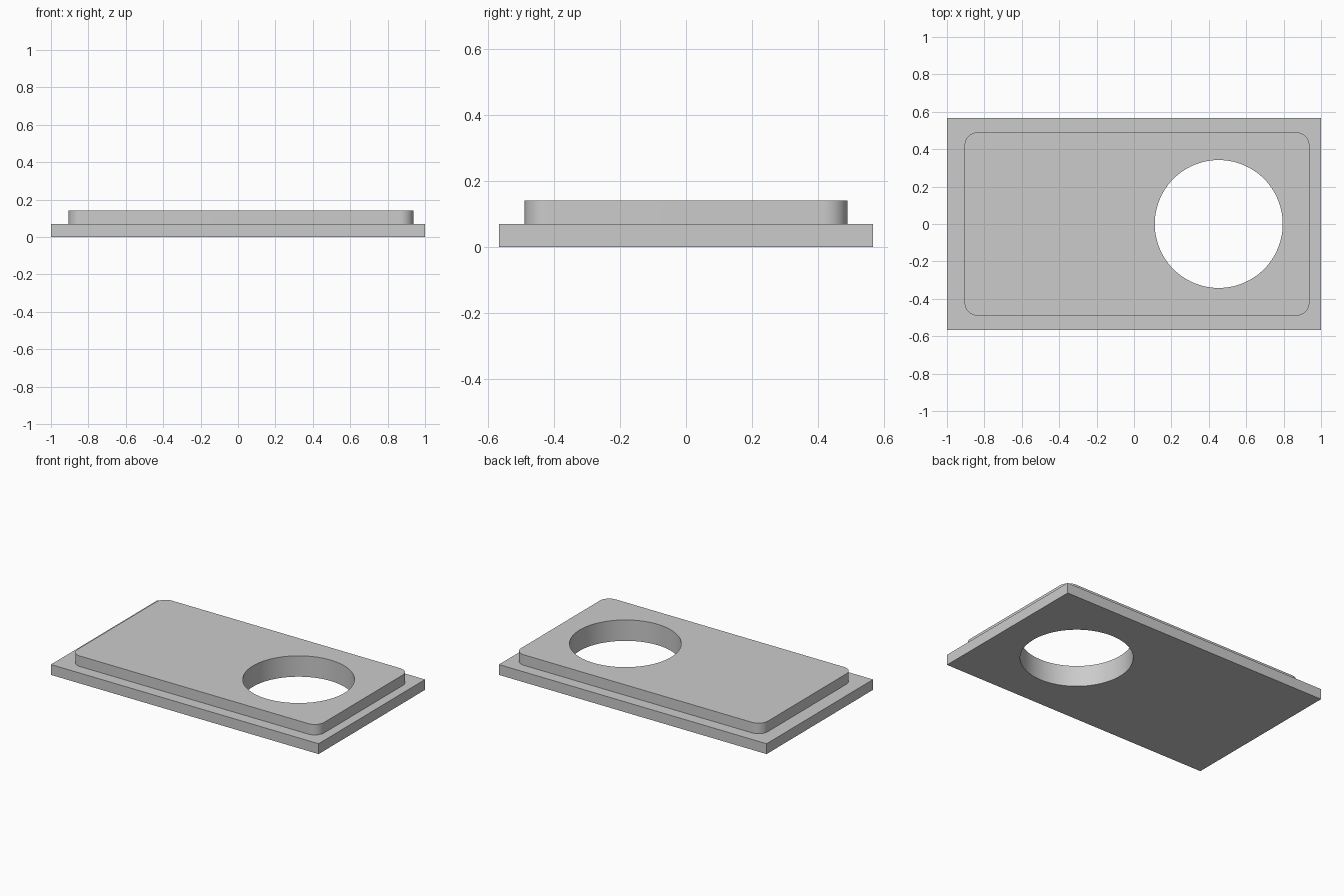
import bpy, bmesh, math

if "Cube" in bpy.data.objects:
    bpy.data.objects.remove(bpy.data.objects["Cube"])

grey = bpy.data.materials.new("light_grey")
grey.diffuse_color = (0.6, 0.6, 0.6, 1.0)
grey.use_nodes = True
grey.node_tree.nodes["Principled BSDF"].inputs["Base Color"].default_value = grey.diffuse_color


def prism(name, outline, z0, z1):
    """Solid extruded upward from a closed 2D outline."""
    bm = bmesh.new()
    face = bm.faces.new([bm.verts.new((x, y, z0)) for x, y in outline])
    top = bmesh.ops.extrude_face_region(bm, geom=[face])["geom"]
    verts = [g for g in top if isinstance(g, bmesh.types.BMVert)]
    bmesh.ops.translate(bm, verts=verts, vec=(0, 0, z1 - z0))
    bmesh.ops.recalc_face_normals(bm, faces=bm.faces[:])
    mesh = bpy.data.meshes.new(name)
    bm.to_mesh(mesh)
    bm.free()
    mesh.materials.append(grey)
    obj = bpy.data.objects.new(name, mesh)
    bpy.context.collection.objects.link(obj)
    return obj


def arc(cx, cy, r, start, sweep, steps):
    return [(cx + r * math.cos(start + sweep * i / steps),
             cy + r * math.sin(start + sweep * i / steps)) for i in range(steps + 1)]


def rounded_rect(x0, x1, y0, y1, r, steps=12):
    centres = [(x1 - r, y1 - r), (x0 + r, y1 - r), (x0 + r, y0 + r), (x1 - r, y0 + r)]
    return [p for i, (cx, cy) in enumerate(centres)
            for p in arc(cx, cy, r, i * math.pi / 2, math.pi / 2, steps)]


# Rectangular base slab
W, D, BASE_H, TOP_H = 1.0, 0.568, 0.07, 0.141
base = prism("base_plate", [(-W, -D), (W, -D), (W, D), (-W, D)], 0, BASE_H)

# Raised panel with rounded corners, slightly off centre
panel = prism("raised_panel", rounded_rect(-0.906, 0.938, -0.49, 0.49, 0.07),
              BASE_H - 0.03, TOP_H)

# Round through hole
cutter = prism("hole_cutter", arc(0.453, 0, 0.342, 0, 2 * math.pi, 96)[:-1], -0.1, 0.3)
cutter.hide_render = True

# Join the two levels, then cut the hole through both
bpy.context.view_layer.objects.active = base
base.select_set(True)
for tool, operation in ((panel, 'UNION'), (cutter, 'DIFFERENCE')):
    mod = base.modifiers.new(tool.name, 'BOOLEAN')
    mod.object, mod.operation, mod.solver = tool, operation, 'EXACT'
    bpy.ops.object.modifier_apply(modifier=mod.name)
    bpy.data.objects.remove(tool)

base.name = "stepped_plate"
bpy.ops.object.shade_smooth_by_angle(angle=math.radians(30))
